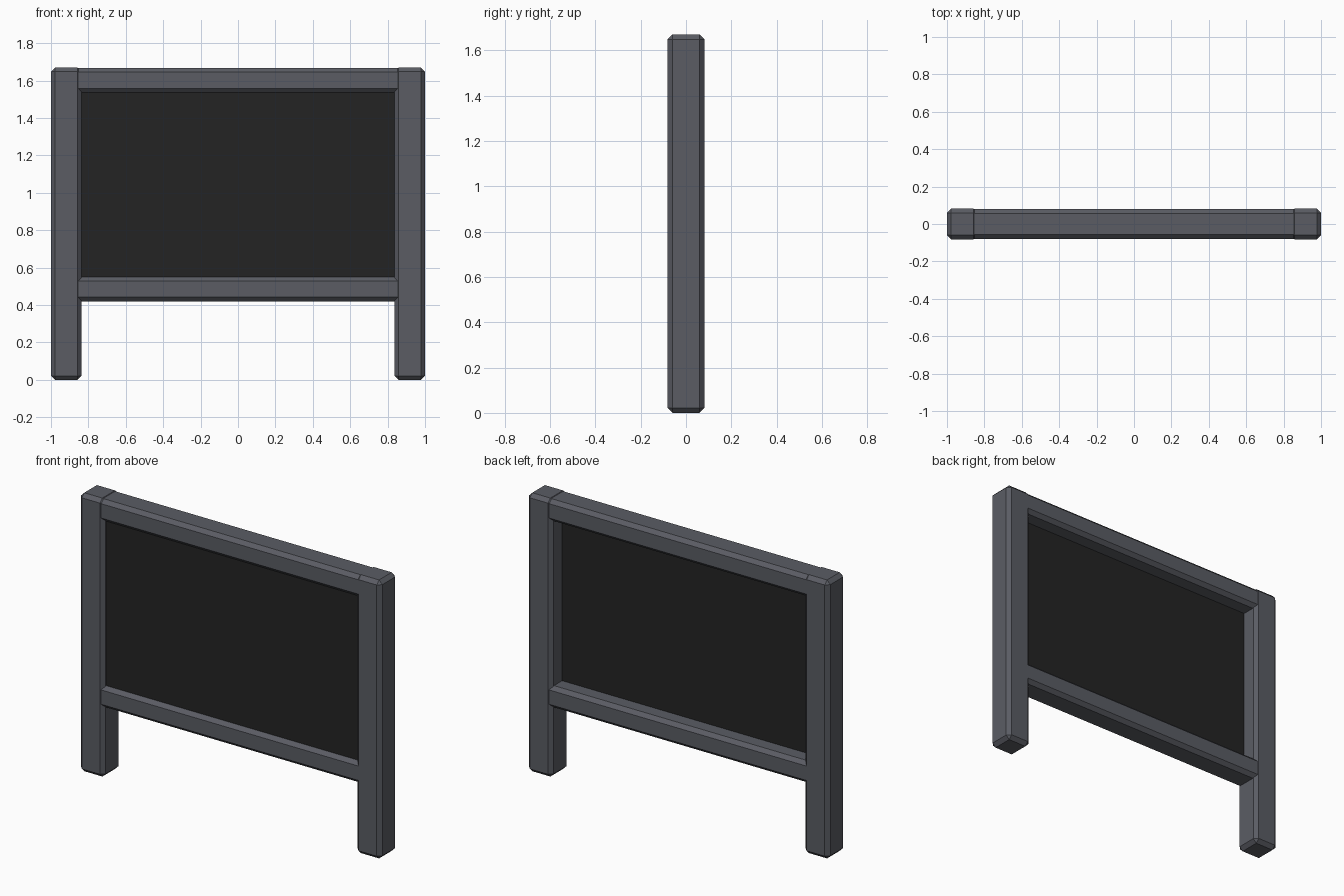
import bpy
import bmesh

default = bpy.data.objects.get("Cube")
if default:
    bpy.data.objects.remove(default, do_unlink=True)


def make_material(name, rgb):
    mat = bpy.data.materials.new(name)
    mat.use_nodes = True
    color = (*rgb, 1.0)
    mat.diffuse_color = color
    mat.node_tree.nodes["Principled BSDF"].inputs["Base Color"].default_value = color
    return mat


def make_box(name, low, high, mat, chamfer=0.0):
    """Box between two corners, with optional flat chamfered edges."""
    mesh = bpy.data.meshes.new(name)
    bm = bmesh.new()
    bmesh.ops.create_cube(bm, size=1)
    for v in bm.verts:
        for i in range(3):
            v.co[i] = (low[i] + high[i]) / 2 + v.co[i] * (high[i] - low[i])
    if chamfer:
        bmesh.ops.bevel(bm, geom=bm.edges[:], offset=chamfer, segments=1,
                        affect='EDGES')
    bm.to_mesh(mesh)
    bm.free()
    mesh.materials.append(mat)
    obj = bpy.data.objects.new(name, mesh)
    bpy.context.collection.objects.link(obj)
    return obj


frame_grey = make_material("slate grey frame", (0.103, 0.108, 0.127))
board_black = make_material("dark board", (0.017, 0.017, 0.017))

CHAMFER = 0.022
POST_D = 0.082
RAIL_D = 0.079
TOP = 1.67

# Square posts on both sides
for side, x0, x1 in (("left", 0.836, 1.0), ("right", -1.0, -0.836)):
    make_box(side + "_post", (x0, -POST_D, 0), (x1, POST_D, TOP),
             frame_grey, CHAMFER)

# Rails above and below the board, ends buried in the posts
for name, z0, z1 in (("top_rail", 1.537, TOP - 0.003),
                     ("bottom_rail", 0.42, 0.55)):
    make_box(name, (-0.9, -RAIL_D, z0), (0.9, RAIL_D, z1), frame_grey, CHAMFER)

# Board set towards the front of the frame
make_box("board_panel", (-0.87, -0.056, 0.5), (0.87, -0.02, 1.6), board_black)
